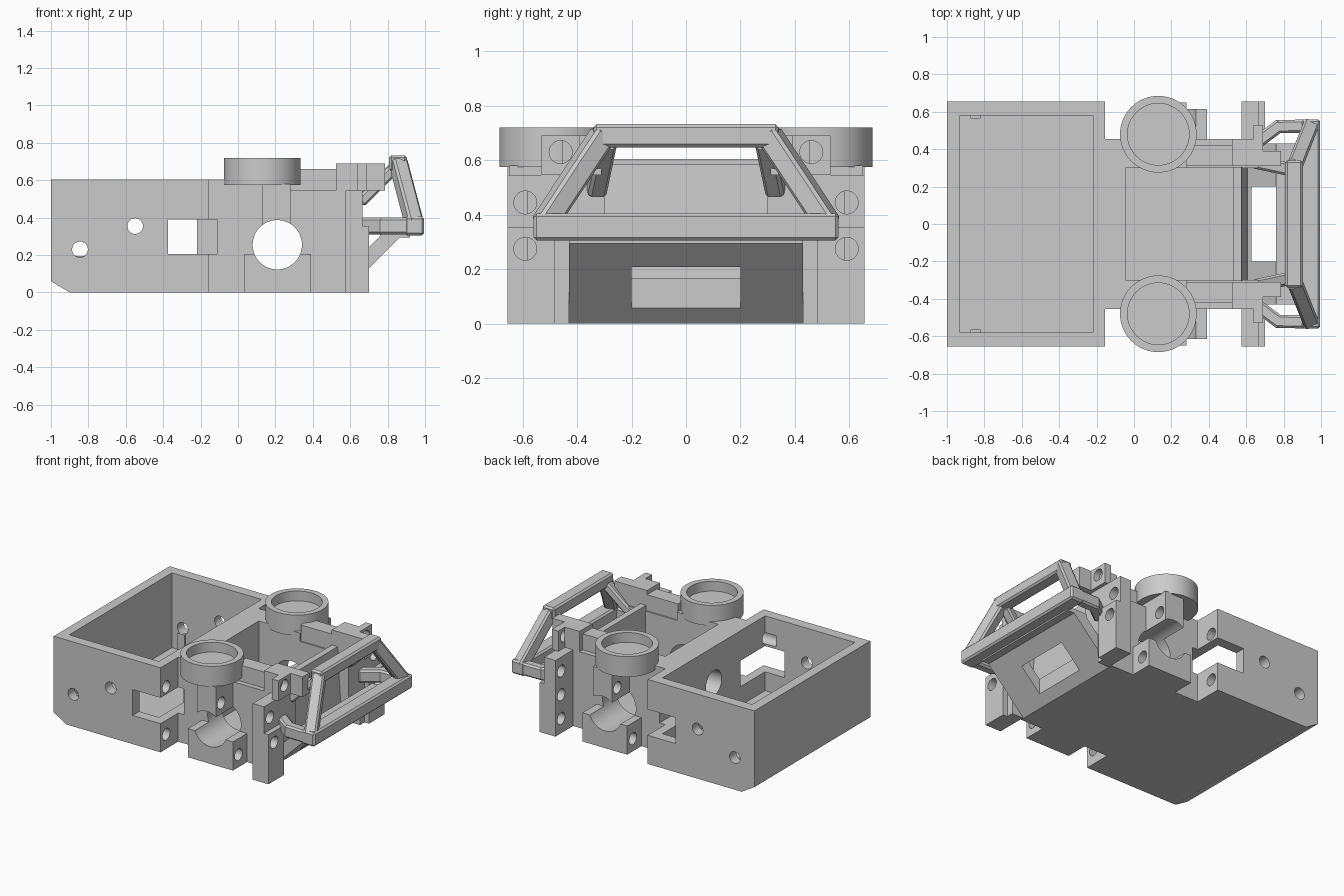
import bpy, bmesh, math
from mathutils import Vector, Matrix

old = bpy.data.objects.get("Cube")
if old:
    bpy.data.objects.remove(old)

GREY = (0.6, 0.6, 0.6, 1)
mat = bpy.data.materials.new("plain grey")
mat.use_nodes = True
mat.diffuse_color = GREY
mat.node_tree.nodes["Principled BSDF"].inputs["Base Color"].default_value = GREY


def finish(name, bm):
    bmesh.ops.recalc_face_normals(bm, faces=bm.faces)
    me = bpy.data.meshes.new(name)
    bm.to_mesh(me)
    bm.free()
    me.materials.append(mat)
    ob = bpy.data.objects.new(name, me)
    bpy.context.collection.objects.link(ob)
    return ob


def box(name, x, y, z):
    """Box from (min, max) pairs."""
    bm = bmesh.new()
    bmesh.ops.create_cube(bm, size=1)
    for v in bm.verts:
        v.co = [p[0] + (c + 0.5) * (p[1] - p[0]) for p, c in zip((x, y, z), v.co)]
    return finish(name, bm)


def prism(name, profile, half_width):
    """Side profile in x and z, extruded along y."""
    bm = bmesh.new()
    face = bm.faces.new([bm.verts.new((x, -half_width, z)) for x, z in profile])
    new = bmesh.ops.extrude_face_region(bm, geom=[face])["geom"]
    verts = [g for g in new if isinstance(g, bmesh.types.BMVert)]
    bmesh.ops.translate(bm, verts=verts, vec=(0, 2 * half_width, 0))
    return finish(name, bm)


def cylinder(name, centre, radius, depth, axis="Z"):
    bm = bmesh.new()
    turn = {"X": Matrix.Rotation(math.pi / 2, 4, "Y"),
            "Y": Matrix.Rotation(math.pi / 2, 4, "X"), "Z": Matrix()}[axis]
    bmesh.ops.create_cone(bm, cap_ends=True, segments=48, radius1=radius, radius2=radius,
                          depth=depth, matrix=Matrix.Translation(centre) @ turn)
    return finish(name, bm)


def bar(name, start, end, width, height):
    """Chamfered square bar between two points."""
    a, b = Vector(start), Vector(end)
    bm = bmesh.new()
    bmesh.ops.create_cube(bm, size=1)
    bmesh.ops.scale(bm, verts=bm.verts, vec=(width, height, (b - a).length))
    bmesh.ops.bevel(bm, geom=bm.edges[:], offset=0.012, segments=1, affect="EDGES")
    along = (b - a).normalized()
    side = along.cross(Vector((0, 0, 1))).normalized()
    up = side.cross(along)
    frame = Matrix((side, up, along)).transposed().to_4x4()
    bmesh.ops.transform(bm, verts=bm.verts, matrix=Matrix.Translation((a + b) / 2) @ frame)
    return finish(name, bm)


def cut(targets, *cutters):
    for cutter in cutters:
        for ob in targets:
            mod = ob.modifiers.new("cut", "BOOLEAN")
            mod.operation, mod.solver, mod.object = "DIFFERENCE", "EXACT", cutter
            bpy.context.view_layer.objects.active = ob
            bpy.ops.object.modifier_apply(modifier=mod.name)
    for cutter in cutters:
        bpy.data.objects.remove(cutter)


HOLE = 0.042
BORE = (0.21, 0, 0.255)

# Open rear tray and the narrower middle body
tray = prism("rear_tray", [(-1, 0.06), (-0.9, 0), (-0.155, 0), (-0.155, 0.605), (-1, 0.605)], 0.655)
body = prism("middle_body", [(-0.156, 0), (0.57, 0), (0.665, 0.095), (0.665, 0.545),
                             (0.28, 0.545), (0.28, 0.605), (-0.156, 0.605)], 0.455)
ramp = prism("front_ramp", [(0.5, 0), (0.57, 0), (0.87, 0.3), (0.765, 0.305), (0.5, 0.04)], 0.43)
prism("front_wall", [(0.53, 0.05), (0.58, 0.05), (0.61, 0.1), (0.575, 0.585), (0.53, 0.585)], 0.305)

cut([tray], box("c", (-0.93, -0.22), (-0.58, 0.58), (0.07, 1)))
cut([body], prism("c", [(-0.045, 0.07), (0.53, 0.07), (0.9, 0.44), (0.9, 1), (-0.045, 1)], 0.3),
    cylinder("c", BORE, 0.132, 2, "Y"))
cut([tray, body], cylinder("c", (-0.15, 0, 0.345), 0.09, 0.4, "X"))
for s in (1, -1):
    cut([tray, body], box("c", (-0.375, -0.11), sorted((s * 0.3, s * 0.8)), (0.205, 0.39)))
    for z, depth in ((0.105, 0.12), (0.445, 0.3)):
        cut([tray], cylinder("c", (-0.155, s * 0.59, z), HOLE, depth, "X"))
for x, z in ((-0.845, 0.23), (-0.55, 0.355)):
    cut([tray], cylinder("c", (x, 0, z), HOLE, 2, "Y"))

# Opening in the ramp
cut([ramp, body], box("c", (0.628, 0.778), (-0.2, 0.2), (-0.1, 0.5)))

for s, side in ((1, "left"), (-1, "right")):
    def ys(a, b):
        return sorted((s * a, s * b))

    # Small stop inside the tray wall
    box(side + "_tray_stop", (-0.875, -0.82), ys(0.565, 0.59), (0.06, 0.195))

    # Split axle mount around the bore
    lower = box(side + "_lower_axle_block", (0.035, 0.39), ys(0.45, 0.615), (0, 0.205))
    upper = box(side + "_upper_axle_block", (0.13, 0.28), ys(0.45, 0.65), (0.33, 0.58))
    cut([lower, upper], cylinder("c", BORE, 0.132, 2, "Y"))
    for x in (0.035, 0.39):
        cut([lower], cylinder("c", (x, s * 0.55, 0.09), HOLE, 0.16, "X"))
    cut([upper], cylinder("c", (0.2, s * 0.59, 0.445), HOLE, 1, "X"))

    # Round cup on top of the mount
    cup = cylinder(side + "_round_cup", (0.13, s * 0.48, 0.6475), 0.205, 0.145)
    cut([cup], cylinder("c", (0.13, s * 0.48, 0.75), 0.165, 0.2))

    # Stepped front plate with bolt holes
    plate = box(side + "_front_plate", (0.575, 0.665), ys(0.43, 0.655), (0, 0.545))
    step = box(side + "_front_plate_step", (0.665, 0.7), ys(0.48, 0.655), (0, 0.355))
    for z in (0.105, 0.275, 0.445):
        cut([plate] if z < 0.2 else [plate, step],
            cylinder("c", (0.65, s * 0.59, z), HOLE, 0.4, "X"))

    # Top rail and bracket
    box(side + "_rail_rear", (0.28, 0.53), ys(0.31, 0.42), (0.54, 0.66))
    box(side + "_rail_middle", (0.525, 0.645), ys(0.31, 0.455), (0.54, 0.69))
    box(side + "_rail_tip", (0.64, 0.785), ys(0.31, 0.39), (0.545, 0.69))
    bracket = box(side + "_rail_bracket", (0.64, 0.69), ys(0.385, 0.53), (0.545, 0.69))
    cut([bracket], cylinder("c", (0.66, s * 0.46, 0.63), HOLE, 0.3, "X"))

    # Bumper posts, braces and return arms
    bar(side + "_bumper_post", (0.855, s * 0.3, 0.7), (0.945, s * 0.525, 0.36), 0.085, 0.085)
    bar(side + "_bumper_brace", (0.84, s * 0.29, 0.67), (0.65, s * 0.33, 0.48), 0.07, 0.06)
    bar(side + "_bumper_arm", (0.985, s * 0.525, 0.355), (0.75, s * 0.52, 0.355), 0.07, 0.09)
    bar(side + "_bumper_arm_root", (0.79, s * 0.535, 0.355), (0.65, s * 0.43, 0.355), 0.07, 0.09)

# Bumper cross bars
bar("bumper_top_bar", (0.855, -0.34, 0.69), (0.855, 0.34, 0.69), 0.095, 0.085)
bar("bumper_lower_bar", (0.943, -0.56, 0.355), (0.943, 0.56, 0.355), 0.105, 0.1)
box("ramp_lip", (0.76, 0.92), (-0.43, 0.43), (0.295, 0.325))

# Smooth the round surfaces and keep the edges sharp
bpy.ops.object.select_all(action="DESELECT")
for ob in bpy.context.scene.objects:
    if ob.type == "MESH" and mat.name in ob.data.materials:
        ob.select_set(True)
        bpy.context.view_layer.objects.active = ob
bpy.ops.object.shade_smooth_by_angle(angle=math.radians(30))
